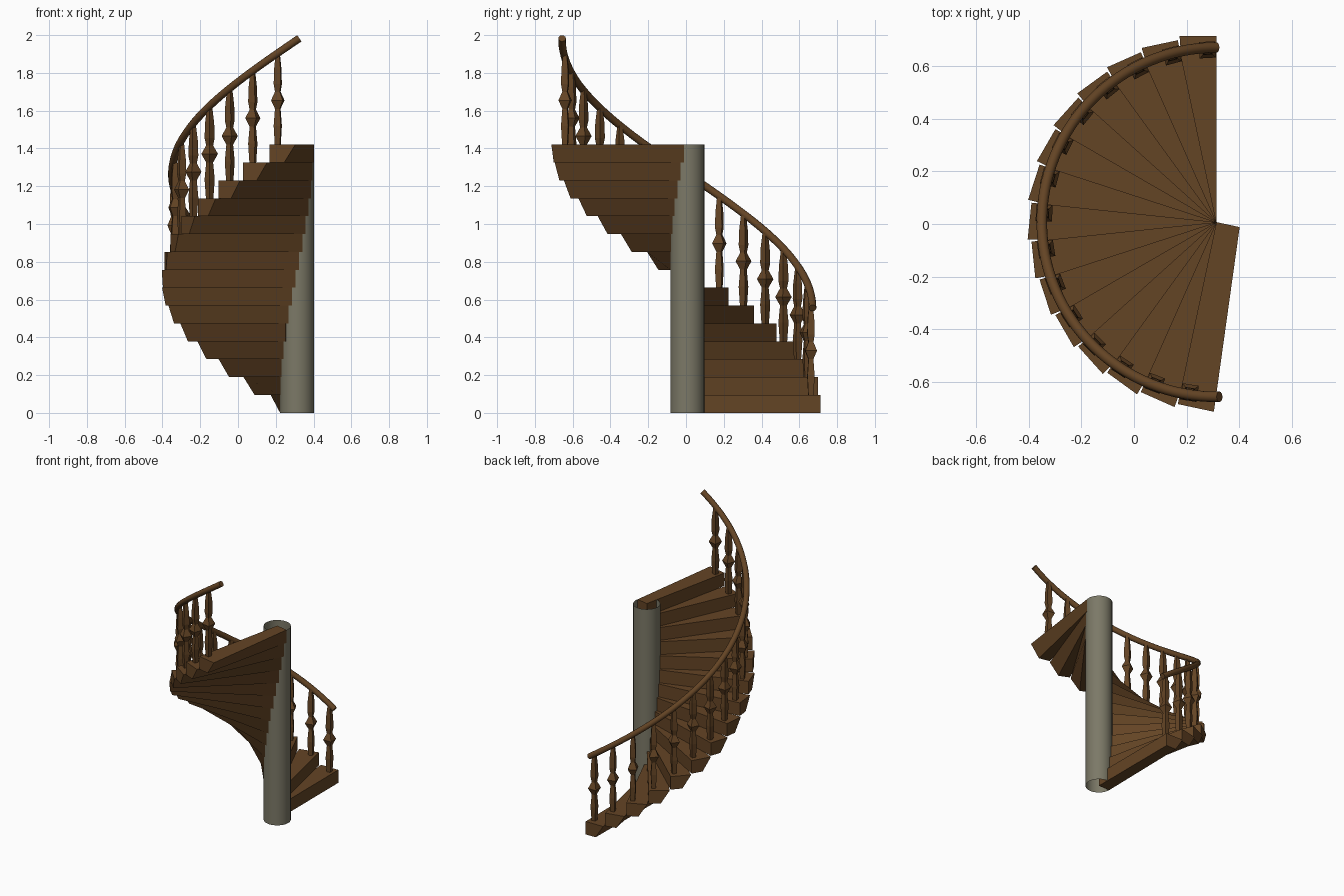
import bpy, bmesh, math
from mathutils import Vector, Matrix

if "Cube" in bpy.data.objects:
    bpy.data.objects.remove(bpy.data.objects["Cube"])

CX, CY = 0.313, 0.007          # stair axis
N, RISE, TURN = 15, 1.42 / 15, math.radians(12)

def material(name, rgb):
    m = bpy.data.materials.new(name)
    m.diffuse_color = (*rgb, 1)
    m.use_nodes = True
    m.node_tree.nodes["Principled BSDF"].inputs["Base Color"].default_value = m.diffuse_color
    return m

wood = material("brown wood", (0.127, 0.058, 0.018))
stone = material("grey column", (0.2, 0.19, 0.135))

def finish(bm, name, mat, angle=0.0, smooth=False):
    bmesh.ops.recalc_face_normals(bm, faces=bm.faces)
    me = bpy.data.meshes.new(name)
    bm.to_mesh(me)
    bm.free()
    me.materials.append(mat)
    ob = bpy.data.objects.new(name, me)
    bpy.context.collection.objects.link(ob)
    if smooth:
        bpy.ops.object.select_all(action='DESELECT')
        ob.select_set(True)
        bpy.context.view_layer.objects.active = ob
        bpy.ops.object.shade_smooth_by_angle(angle=math.radians(40))
    return ob

def loft(bm, rings, caps=True):
    """Skin a list of equal-length point rings."""
    vs = [[bm.verts.new(p) for p in r] for r in rings]
    n = len(vs[0])
    for a, b in zip(vs, vs[1:]):
        for i in range(n):
            j = (i + 1) % n
            bm.faces.new((a[i], a[j], b[j], b[i]))
    if caps:
        bm.faces.new(vs[0])
        bm.faces.new(vs[-1])

def place(k):
    return Matrix.Translation((CX, CY, k * RISE)) @ Matrix.Rotation(k * TURN, 4, 'Z')

# central column: open tube
bm = bmesh.new()
bmesh.ops.create_cone(bm, cap_ends=False, segments=32, radius1=0.09, radius2=0.09, depth=1.42,
                      matrix=Matrix.Translation((CX, CY, 0.71)))
finish(bm, "column", stone, smooth=True)

# baluster profile: (height, half width)
PROFILE = [(0, .014), (.10, .019), (.19, .013), (.235, .031), (.28, .013),
           (.32, .019), (.40, .017), (.48, .010)]
LEAD, R = math.radians(3), 0.655

for k in range(N):
    # wedge tread with a sloping leading face
    bm = bmesh.new()
    inner = [(0, 0, 0), (-.09, 0, 0), (-.09, 0, RISE), (0, 0, RISE)]
    outer = [(0, .706, 0), (-.08, .706, 0), (-.14, .706, RISE), (0, .706, RISE)]
    loft(bm, [inner, outer])
    bm.transform(place(k))
    finish(bm, f"tread_{k + 1}", wood)
    # square turned baluster
    bm = bmesh.new()
    loft(bm, [[(sx * w, R + sy * w, RISE + z) for sx, sy in ((-1, -1), (1, -1), (1, 1), (-1, 1))]
              for z, w in PROFILE])
    bm.transform(place(k) @ Matrix.Rotation(LEAD, 4, 'Z'))
    finish(bm, f"baluster_{k + 1}", wood)

# helical handrail
bm = bmesh.new()
RR, SLOPE, STEPS, SIDES = 0.663, RISE / TURN, 64, 12
rings = []
for i in range(STEPS + 1):
    a = math.radians(181) * i / STEPS
    out = Vector((-math.sin(a), math.cos(a), 0))
    tan = Vector((-math.cos(a) * RR, -math.sin(a) * RR, SLOPE)).normalized()
    up = out.cross(tan)
    c = Vector((CX, CY, 0.555 + SLOPE * a)) + out * RR
    rings.append([c + 0.02 * (out * math.cos(t) + up * math.sin(t))
                  for t in (2 * math.pi * s / SIDES for s in range(SIDES))])
loft(bm, rings)
finish(bm, "handrail", wood, smooth=True)
